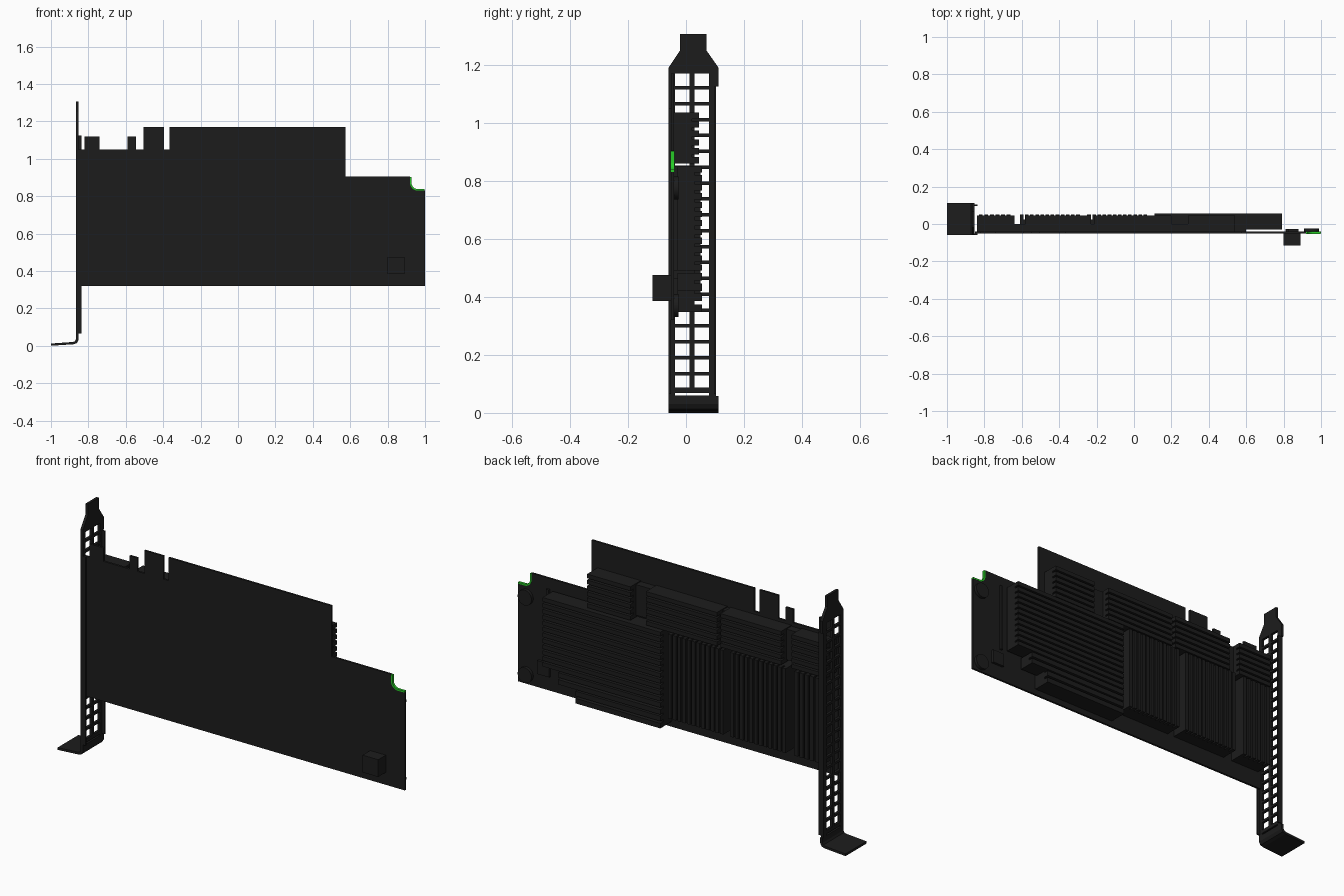
import bpy, bmesh, math

if "Cube" in bpy.data.objects:
    bpy.data.objects.remove(bpy.data.objects["Cube"])

black = bpy.data.materials.new("black")
black.diffuse_color = (0.012, 0.012, 0.012, 1)
black.use_nodes = True
black.node_tree.nodes["Principled BSDF"].inputs["Base Color"].default_value = black.diffuse_color
green = bpy.data.materials.new("green")
green.diffuse_color = (0.02, 0.6, 0.02, 1)
green.use_nodes = True
green.node_tree.nodes["Principled BSDF"].inputs["Base Color"].default_value = green.diffuse_color


def finish(name, bm, mat=black):
    bmesh.ops.recalc_face_normals(bm, faces=bm.faces)
    me = bpy.data.meshes.new(name)
    bm.to_mesh(me)
    bm.free()
    me.materials.append(mat)
    ob = bpy.data.objects.new(name, me)
    bpy.context.collection.objects.link(ob)
    return ob


def add_box(bm, x0, x1, y0, y1, z0, z1):
    vs = bmesh.ops.create_cube(bm, size=1)["verts"]
    for v in vs:
        v.co = ((x0 + x1) / 2 + v.co.x * (x1 - x0),
                (y0 + y1) / 2 + v.co.y * (y1 - y0),
                (z0 + z1) / 2 + v.co.z * (z1 - z0))


def box(name, *dims):
    bm = bmesh.new()
    add_box(bm, *dims)
    return finish(name, bm)


def prism(bm, pts, offset):
    f = bm.faces.new([bm.verts.new(p) for p in pts])
    new = bmesh.ops.extrude_face_region(bm, geom=[f])["geom"]
    bmesh.ops.translate(bm, vec=offset, verts=[g for g in new if isinstance(g, bmesh.types.BMVert)])


def arc(cx, cz, r, a0, a1, n=6):
    return [(cx + r * math.cos(math.radians(a0 + (a1 - a0) * i / n)),
             cz + r * math.sin(math.radians(a0 + (a1 - a0) * i / n))) for i in range(n + 1)]


# circuit board with edge contacts and notched corner
notch = arc(0.96, 0.87, 0.04, 180, 270)
board = [(-0.85, 0.32), (1, 0.32), (1, 0.83)] + notch[::-1] + [
    (0.92, 0.905), (0.575, 0.905), (0.575, 1.17), (-0.365, 1.17), (-0.365, 1.05),
    (-0.395, 1.05), (-0.395, 1.17), (-0.505, 1.17), (-0.505, 1.05), (-0.545, 1.05),
    (-0.545, 1.12), (-0.59, 1.12), (-0.59, 1.05), (-0.74, 1.05), (-0.74, 1.12),
    (-0.82, 1.12), (-0.82, 1.05), (-0.85, 1.05)]
bm = bmesh.new()
prism(bm, [(x, -0.052, z) for x, z in board], (0, 0.011, 0))
finish("circuit_board", bm)

# green edge lining the notch
inner = [(0.928, 0.903)] + arc(0.96, 0.87, 0.032, 180, 270) + [(0.998, 0.838)]
outer = [(0.92, 0.903)] + notch + [(0.998, 0.83)]
bm = bmesh.new()
prism(bm, [(x, -0.053, z) for x, z in outer + inner[::-1]], (0, 0.013, 0))
finish("green_notch_edge", bm, green)


# heat sinks: a base slab plus fins running along x or z
def heatsink(name, x0, x1, z0, z1, y0, y1, n, along_x):
    bm = bmesh.new()
    add_box(bm, x0, x1, y0, y1 - 0.025, z0, z1)
    lo, hi = (z0, z1) if along_x else (x0, x1)
    step = (hi - lo) / (n - 0.3)
    for i in range(n):
        a, b = lo + i * step, lo + (i + 0.7) * step
        if along_x:
            add_box(bm, x0, x1, y1 - 0.027, y1, a, b)
        else:
            add_box(bm, a, b, y1 - 0.027, y1, z0, z1)
    return finish(name, bm)


# large stepped sink
heatsink("main_sink_upper", 0.11, 0.79, 0.49, 0.85, -0.03, 0.055, 12, True)
heatsink("main_sink_middle", 0.11, 0.70, 0.42, 0.482, -0.03, 0.055, 2, True)
heatsink("main_sink_lower", 0.11, 0.60, 0.348, 0.412, -0.03, 0.055, 2, True)
box("main_sink_core", 0.11, 0.60, -0.042, 0.03, 0.35, 0.845)
# upright finned chip sinks
for i, (a, b) in enumerate([(-0.25, 0.07), (-0.61, -0.29), (-0.83, -0.66)]):
    heatsink("chip_sink_%d" % (i + 1), a, b, 0.41, 0.85, -0.042, 0.05,
             round((b - a) / 0.027), False)
# row of sinks below the edge contacts
for i, (a, b) in enumerate([(0.29, 0.54), (-0.21, 0.20), (-0.58, -0.23), (-0.84, -0.64)]):
    heatsink("top_sink_%d" % (i + 1), a, b, 0.86, 1.035, -0.042, 0.045, 6, True)
box("top_sink_link", -0.84, 0.54, -0.042, 0.0, 0.87, 1.03)

# power connector and component strips
box("power_connector", 0.80, 0.89, -0.115, -0.05, 0.385, 0.475)
box("connector_pins", 0.81, 0.88, -0.045, -0.028, 0.395, 0.465)
box("component_strip", 0.815, 0.83, -0.043, -0.03, 0.49, 0.85)

# mounting bosses
for i, z in enumerate([0.37, 0.775]):
    bm = bmesh.new()
    bmesh.ops.create_cone(bm, cap_ends=True, segments=24, radius1=0.04, radius2=0.04, depth=0.018)
    for v in bm.verts:
        v.co = (0.95 + v.co.x, -0.034 + v.co.z, z + v.co.y)
    ob = finish("mounting_boss_%d" % (i + 1), bm)
    with bpy.context.temp_override(object=ob, active_object=ob, selected_objects=[ob],
                                   selected_editable_objects=[ob]):
        bpy.ops.object.shade_smooth_by_angle()

# perforated bracket plate
ys = [-0.06, -0.038, 0.012, 0.03, 0.08, 0.103]
zs = [0.04, 0.06, 0.068]
pitch = 0.0547
for i in range(20):
    zs += [0.087 + i * pitch, 0.087 + i * pitch + 0.0427]
zs.append(1.19)
bm = bmesh.new()
for r in range(len(zs) - 1):
    for c in range(5):
        hole = r > 2 and r % 2 == 1 and c in (1, 3)
        slot = r == 1 and 1 <= c <= 3
        if not hole and not slot:
            bm.faces.new([bm.verts.new((-0.86, ys[a], zs[b])) for a, b in
                          ((c, r), (c + 1, r), (c + 1, r + 1), (c, r + 1))])
bmesh.ops.remove_doubles(bm, verts=bm.verts, dist=0.0001)
ob = finish("bracket_plate", bm)
sol = ob.modifiers.new("thickness", "SOLIDIFY")
sol.thickness = 0.014
sol.offset = 0

# bracket side flanges, head and tongue
box("bracket_flange", -0.866, -0.838, 0.097, 0.104, 0.065, 1.125)
box("bracket_board_edge", -0.866, -0.838, -0.06, -0.052, 0.065, 1.05)
bm = bmesh.new()
head = [(0.103, 1.125), (0.112, 1.125), (0.112, 1.19), (0.07, 1.25), (0.07, 1.306),
        (-0.02, 1.306), (-0.02, 1.25), (-0.06, 1.19), (0.103, 1.19)]
prism(bm, [(-0.867, y, z) for y, z in head], (0.014, 0, 0))
finish("bracket_head", bm)

# bent foot
foot = [(-0.853, 0.058), (-0.853, 0.03), (-0.862, 0.014), (-0.88, 0.008), (-1, 0),
        (-1, 0.012), (-0.885, 0.02), (-0.872, 0.024), (-0.867, 0.034), (-0.867, 0.058)]
bm = bmesh.new()
prism(bm, [(x, -0.06, z) for x, z in foot], (0, 0.172, 0))
finish("bracket_foot", bm)
